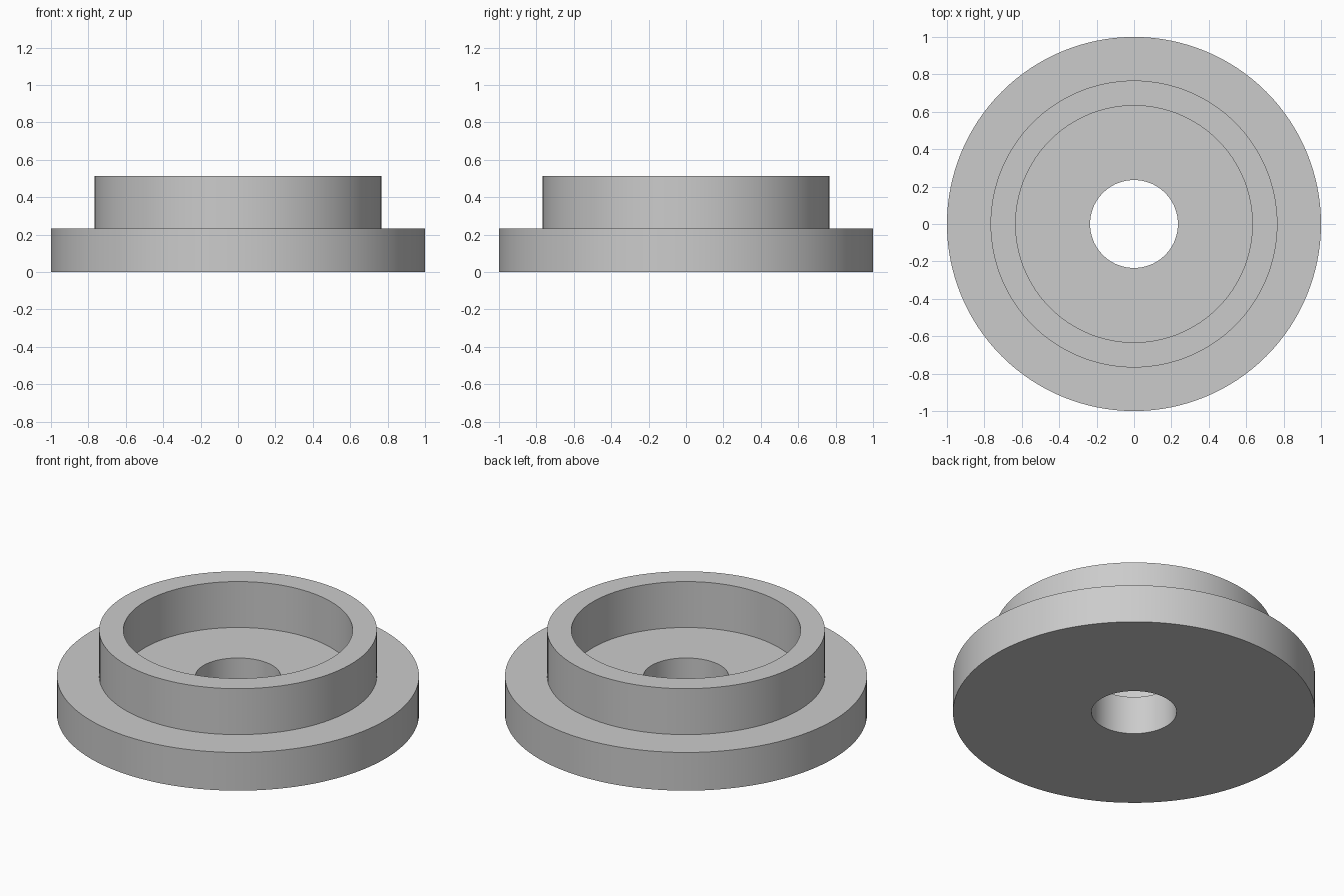
import bpy
import bmesh
import math

cube = bpy.data.objects.get("Cube")
if cube:
    bpy.data.objects.remove(cube, do_unlink=True)

# Single plain grey material
grey = bpy.data.materials.new("light_grey")
grey.use_nodes = True
colour = (0.6, 0.6, 0.6, 1)
grey.diffuse_color = colour
grey.node_tree.nodes["Principled BSDF"].inputs["Base Color"].default_value = colour

# Key dimensions
flange_radius, collar_radius, recess_radius, bore_radius = 1.0, 0.767, 0.633, 0.235
flange_top, collar_top = 0.233, 0.513

# Closed cross-section (radius, height): bore, flange, collar, recess
profile = [
    (bore_radius, 0), (flange_radius, 0),
    (flange_radius, flange_top), (collar_radius, flange_top),
    (collar_radius, collar_top), (recess_radius, collar_top),
    (recess_radius, flange_top), (bore_radius, flange_top),
]

# Revolve the section around the z axis
bm = bmesh.new()
verts = [bm.verts.new((r, 0, z)) for r, z in profile]
edges = [bm.edges.new((a, b)) for a, b in zip(verts, verts[1:] + verts[:1])]
bmesh.ops.spin(bm, geom=verts + edges, cent=(0, 0, 0), axis=(0, 0, 1),
               angle=math.tau, steps=128, use_merge=True)
bmesh.ops.remove_doubles(bm, verts=bm.verts, dist=0.0001)
bmesh.ops.recalc_face_normals(bm, faces=bm.faces)
mesh = bpy.data.meshes.new("flanged_collar")
bm.to_mesh(mesh)
bm.free()
mesh.materials.append(grey)

collar = bpy.data.objects.new("flanged_collar", mesh)
bpy.context.collection.objects.link(collar)

# Smooth round walls, crisp rims
bpy.ops.object.select_all(action="DESELECT")
collar.select_set(True)
bpy.context.view_layer.objects.active = collar
bpy.ops.object.shade_smooth_by_angle(angle=math.radians(30))
